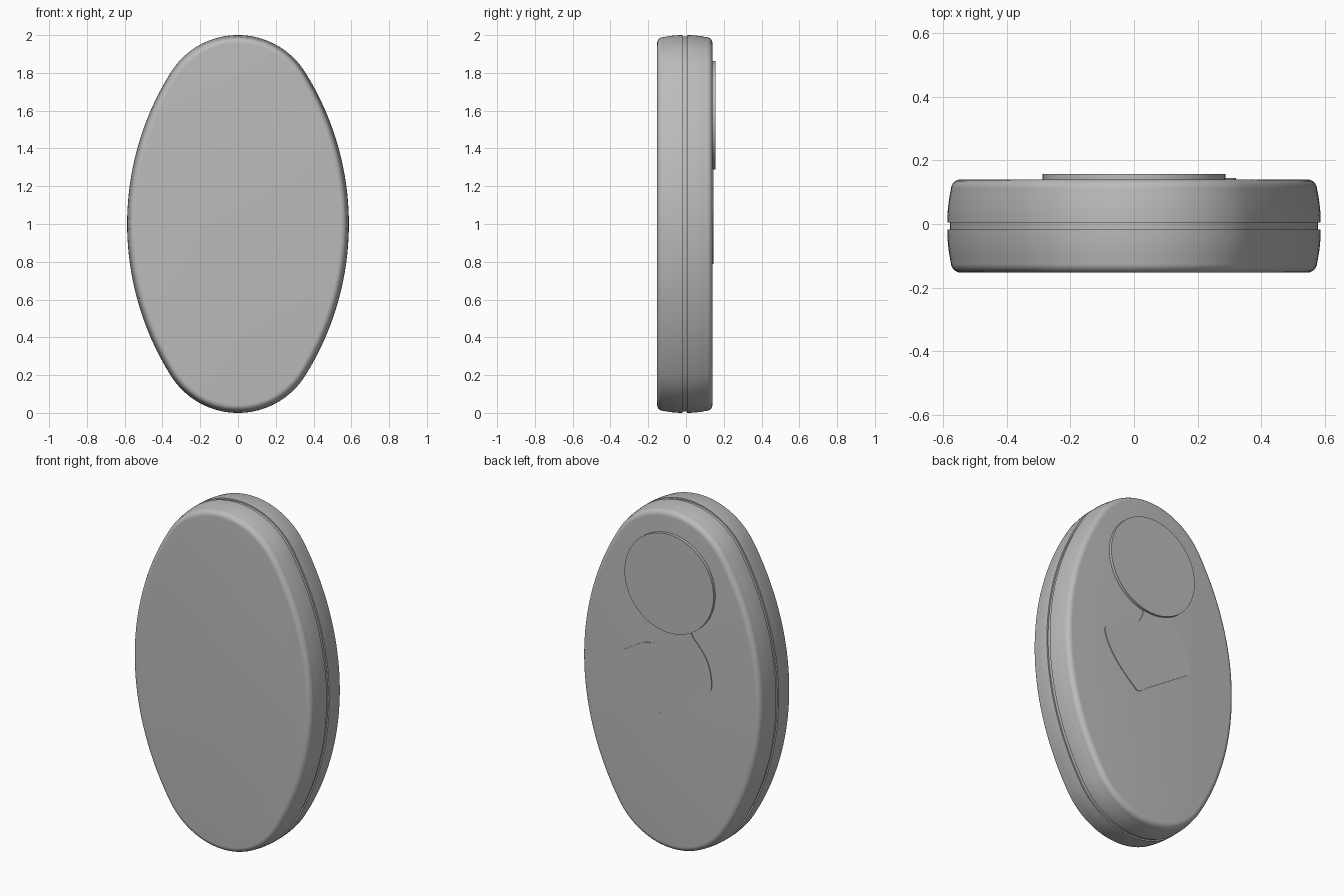
import bpy, bmesh, math
from mathutils import Vector

cube = bpy.data.objects.get("Cube")
if cube:
    bpy.data.objects.remove(cube, do_unlink=True)

grey = bpy.data.materials.new("plain grey")
grey.use_nodes = True
colour = (0.5, 0.5, 0.5, 1)
grey.diffuse_color = colour
grey.node_tree.nodes["Principled BSDF"].inputs["Base Color"].default_value = colour


def finish(bm, name):
    """Turn a bmesh into a shaded, coloured object."""
    bmesh.ops.recalc_face_normals(bm, faces=bm.faces[:])
    mesh = bpy.data.meshes.new(name)
    bm.to_mesh(mesh)
    bm.free()
    mesh.materials.append(grey)
    obj = bpy.data.objects.new(name, mesh)
    bpy.context.collection.objects.link(obj)
    bpy.ops.object.select_all(action='DESELECT')
    obj.select_set(True)
    bpy.context.view_layer.objects.active = obj
    bpy.ops.object.shade_smooth_by_angle(angle=math.radians(30))
    return obj


# Oval made of two tangent arcs per quarter
HALF_W, END_R = 0.587, 0.42
END_C = 1 - END_R
SIDE_R = (END_C ** 2 + HALF_W ** 2 - END_R ** 2) / (2 * (HALF_W - END_R))
SIDE_C = HALF_W - SIDE_R
SWITCH = math.atan2(END_C, -SIDE_C)
STEPS = 20


def oval(inset, y):
    """Ring of points on the oval outline, moved inwards by inset."""
    quarter = []
    for i in range(2 * STEPS + 1):
        if i < STEPS:
            a, cx, cz, r = SWITCH * i / STEPS, SIDE_C, 0, SIDE_R
        else:
            a = SWITCH + (math.pi / 2 - SWITCH) * (i - STEPS) / STEPS
            cx, cz, r = 0, END_C, END_R
        r -= inset
        quarter.append((cx + r * math.cos(a), cz + r * math.sin(a)))
    half = quarter + [(-x, z) for x, z in quarter[-2::-1]]
    ring = half + [(x, -z) for x, z in half[-2:0:-1]]
    return [Vector((x, y, 1 + z)) for x, z in ring]


# Body: crowned rim with rounded edges and a groove round the middle
MID, HALF_D, FILLET, CROWN = -0.0065, 0.1465, 0.032, 0.011
GROOVE_HALF, GROOVE_DEEP = 0.0115, 0.008
side = [(GROOVE_DEEP, GROOVE_HALF)]
flat = HALF_D - FILLET
for i in range(7):
    t = i / 6
    side.append((CROWN * t * t, GROOVE_HALF + (flat - GROOVE_HALF) * t))
for i in range(1, 9):
    a = math.pi / 2 * i / 8
    side.append((CROWN + FILLET * (1 - math.cos(a)), flat + FILLET * math.sin(a)))
profile = [(n, MID - d) for n, d in reversed(side)] + [(n, MID + d) for n, d in side]

bm = bmesh.new()
rings = [[bm.verts.new(p) for p in oval(n, y)] for n, y in profile]
for lower, upper in zip(rings, rings[1:]):
    for i in range(len(lower)):
        j = (i + 1) % len(lower)
        bm.faces.new((lower[i], lower[j], upper[j], upper[i]))
bm.faces.new(rings[0])
bm.faces.new(rings[-1])
finish(bm, "oval_body")


def back_plate(name, outline, y0, y1):
    """Flat plate standing on the back, from an x, z outline."""
    bm = bmesh.new()
    face = bm.faces.new([bm.verts.new((x, y0, z)) for x, z in outline])
    out = bmesh.ops.extrude_face_region(bm, geom=[face])
    moved = [g for g in out["geom"] if isinstance(g, bmesh.types.BMVert)]
    bmesh.ops.translate(bm, verts=moved, vec=(0, y1 - y0, 0))
    bm.normal_update()
    return finish(bm, name)


def soften(points, rounds=3):
    """Round the corners of a closed outline by corner cutting."""
    for _ in range(rounds):
        cut = []
        for (ax, az), (bx, bz) in zip(points, points[1:] + points[:1]):
            for t in (0.25, 0.75):
                cut.append((ax + (bx - ax) * t, az + (bz - az) * t))
        points = cut
    return points


# Round disc
turns = [math.tau * i / 96 for i in range(96)]
disc = [(0.288 * math.cos(a), 1.576 + 0.288 * math.sin(a)) for a in turns]
back_plate("back_disc", disc, 0.13, 0.157)

# Thin raised panel with a neck that runs under the disc
panel = [(0.05, 1.42), (0.05, 1.29), (0.075, 1.23), (0.11, 1.19), (0.155, 1.19),
         (0.20, 1.17), (0.28, 1.12), (0.325, 1.095), (0.315, 1.05), (0.295, 1.0),
         (0.25, 0.93), (0.19, 0.865), (0.125, 0.81), (0.09, 0.78), (0.05, 0.815),
         (-0.22, 0.99), (-0.27, 1.02), (-0.265, 1.07), (-0.257, 1.13),
         (-0.235, 1.19), (-0.19, 1.25), (-0.13, 1.31), (-0.12, 1.42)]
back_plate("back_panel", soften(panel), 0.13, 0.1445)
